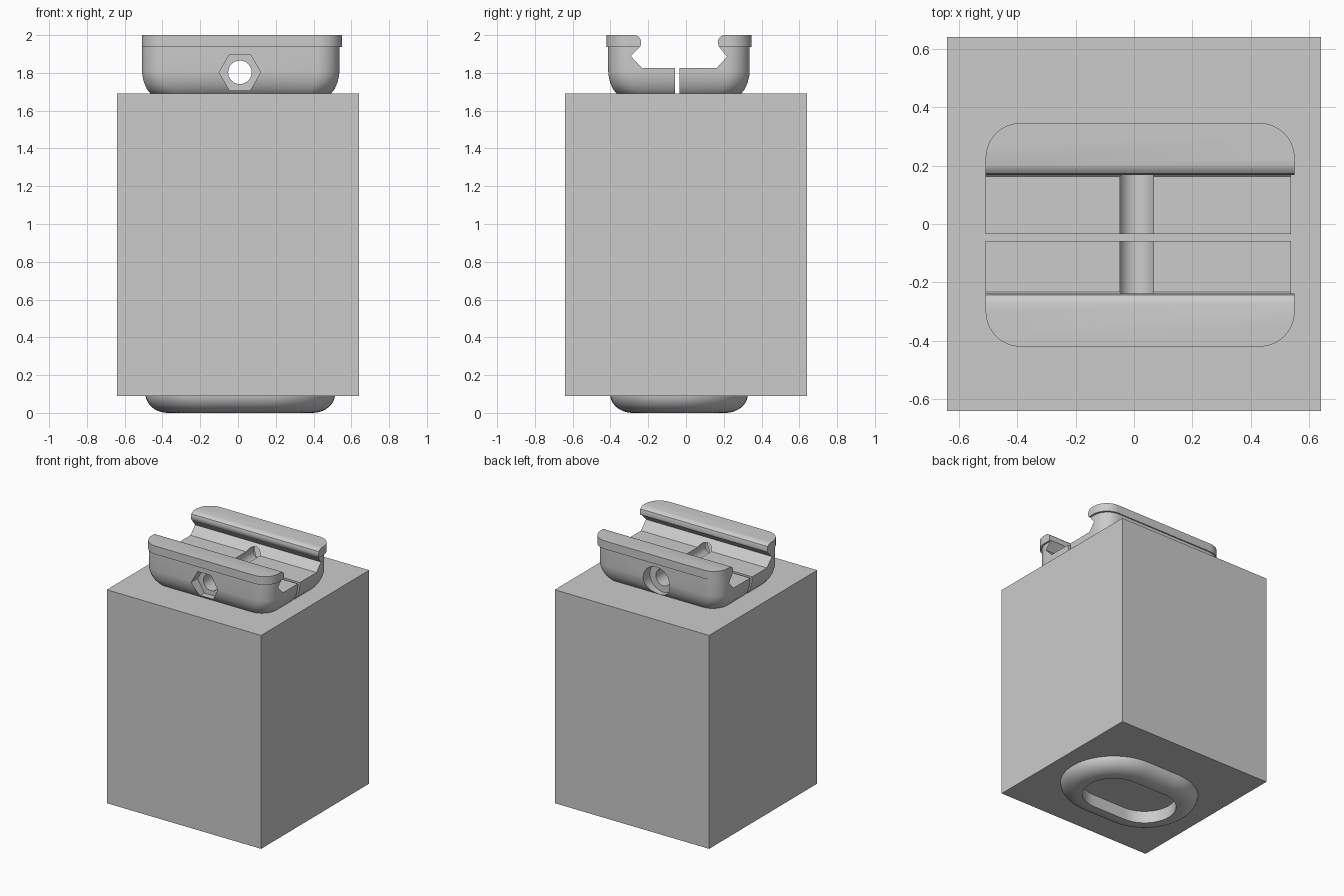
import bpy, bmesh, math
from mathutils import Matrix, Vector

if "Cube" in bpy.data.objects:
    bpy.data.objects.remove(bpy.data.objects["Cube"])


def finish(name, bm):
    bmesh.ops.recalc_face_normals(bm, faces=bm.faces)
    me = bpy.data.meshes.new(name)
    bm.to_mesh(me)
    bm.free()
    ob = bpy.data.objects.new(name, me)
    bpy.context.collection.objects.link(ob)
    return ob


def loft(name, rings):
    """Skin a stack of equal-length point rings and cap both ends."""
    bm = bmesh.new()
    vs = [[bm.verts.new(p) for p in r] for r in rings]
    n = len(vs[0])
    for a, b in zip(vs, vs[1:]):
        for i in range(n):
            j = (i + 1) % n
            bm.faces.new((a[i], a[j], b[j], b[i]))
    bm.faces.new(vs[0])
    bm.faces.new(vs[-1])
    return finish(name, bm)


def rounded(x0, x1, y0, y1, r, z, n=12):
    """Rounded rectangle ring at height z."""
    pts = []
    corners = [(x1 - r, y1 - r), (x0 + r, y1 - r), (x0 + r, y0 + r), (x1 - r, y0 + r)]
    for k, (cx, cy) in enumerate(corners):
        for i in range(n + 1):
            a = math.pi / 2 * (k + i / n)
            pts.append((cx + r * math.cos(a), cy + r * math.sin(a), z))
    return pts


def stadium(l, r, z, n=24):
    """Long oval ring around the grip axis."""
    pts = []
    for k, s in enumerate((1, -1)):
        for i in range(n + 1):
            a = -math.pi / 2 + math.pi * (k + i / n)
            pts.append((0.012 + s * l + r * math.cos(a), -0.037 + r * math.sin(a), z))
    return pts


def box(name, lo, hi):
    bm = bmesh.new()
    bmesh.ops.create_cube(bm, size=1)
    lo, hi = Vector(lo), Vector(hi)
    bmesh.ops.transform(bm, verts=bm.verts,
                        matrix=Matrix.Translation((lo + hi) / 2) @ Matrix.Diagonal((*(hi - lo), 1)))
    return finish(name, bm)


def bore(name, r, y0, y1, sides):
    """Prism along y around the clamp bolt axis."""
    def ring(y):
        return [(0.01 + r * math.cos(2 * math.pi * i / sides), y,
                 1.803 + r * math.sin(2 * math.pi * i / sides)) for i in range(sides)]
    return loft(name, [ring(y0), ring(y1)])


def cut(ob, cutters):
    bpy.context.view_layer.objects.active = ob
    for c in cutters:
        c.hide_render = True
        m = ob.modifiers.new("cut", 'BOOLEAN')
        m.operation, m.solver, m.object = 'DIFFERENCE', 'EXACT', c
        bpy.ops.object.modifier_apply(modifier=m.name)
        bpy.data.objects.remove(c)


def smooth(ob):
    bpy.ops.object.select_all(action='DESELECT')
    ob.select_set(True)
    bpy.context.view_layer.objects.active = ob
    bpy.ops.object.shade_smooth_by_angle(angle=math.radians(30))


# Main block
box("main_block", (-0.64, -0.64, 0.09), (0.64, 0.64, 1.69))

# Oval grip core with a rounded foot and hollow centre
foot = []
for i in range(11):
    a = math.pi / 2 * i / 10
    foot.append(stadium(0.137, 0.245 + 0.12 * math.sin(a), 0.1 - 0.1 * math.cos(a)))
foot.append(stadium(0.137, 0.365, 1.55))
core = loft("grip_core", foot)
cut(core, [loft("core_hole", [stadium(0.137, 0.215, z) for z in (-0.1, 1.4)])])
smooth(core)

# Clamp body: rounded underside, straight sides, slightly wider lip
levels = [(0.10, 1.65), (0.045, 1.69), (0.025, 1.715), (0.01, 1.75), (0.002, 1.785), (0, 1.81), (0, 1.938)]
rings = [rounded(-0.508 + d, 0.537 - d, -0.412 + d, 0.337 - d, 0.12, z) for d, z in levels]
rings += [rounded(-0.508, 0.55, -0.42, 0.346, 0.12, z) for z in (1.938, 2.0)]
clamp = loft("rail_clamp", rings)

# Rail groove with hooked jaws
groove = [(-0.275, 2.1), (-0.275, 2.001), (-0.258, 1.996), (-0.243, 1.983), (-0.238, 1.965),
          (-0.24, 1.943), (-0.293, 1.889), (-0.233, 1.827), (0.163, 1.827), (0.217, 1.885),
          (0.172, 1.943), (0.168, 1.965), (0.173, 1.983), (0.188, 1.996), (0.205, 2.001), (0.205, 2.1)]
cut(clamp, [
    loft("groove_cutter", [[(x, y, z) for y, z in groove] for x in (-1, 1)]),
    box("slit_cutter", (-1, -0.058, 1.5), (1, -0.034, 1.9)),
    bore("bolt_cutter", 0.062, -1, 1, 32),
    bore("nut_cutter", 0.11, -1, -0.335, 6),
    bore("bolt_head_cutter", 0.11, 0.255, 1, 32),
])
smooth(clamp)
